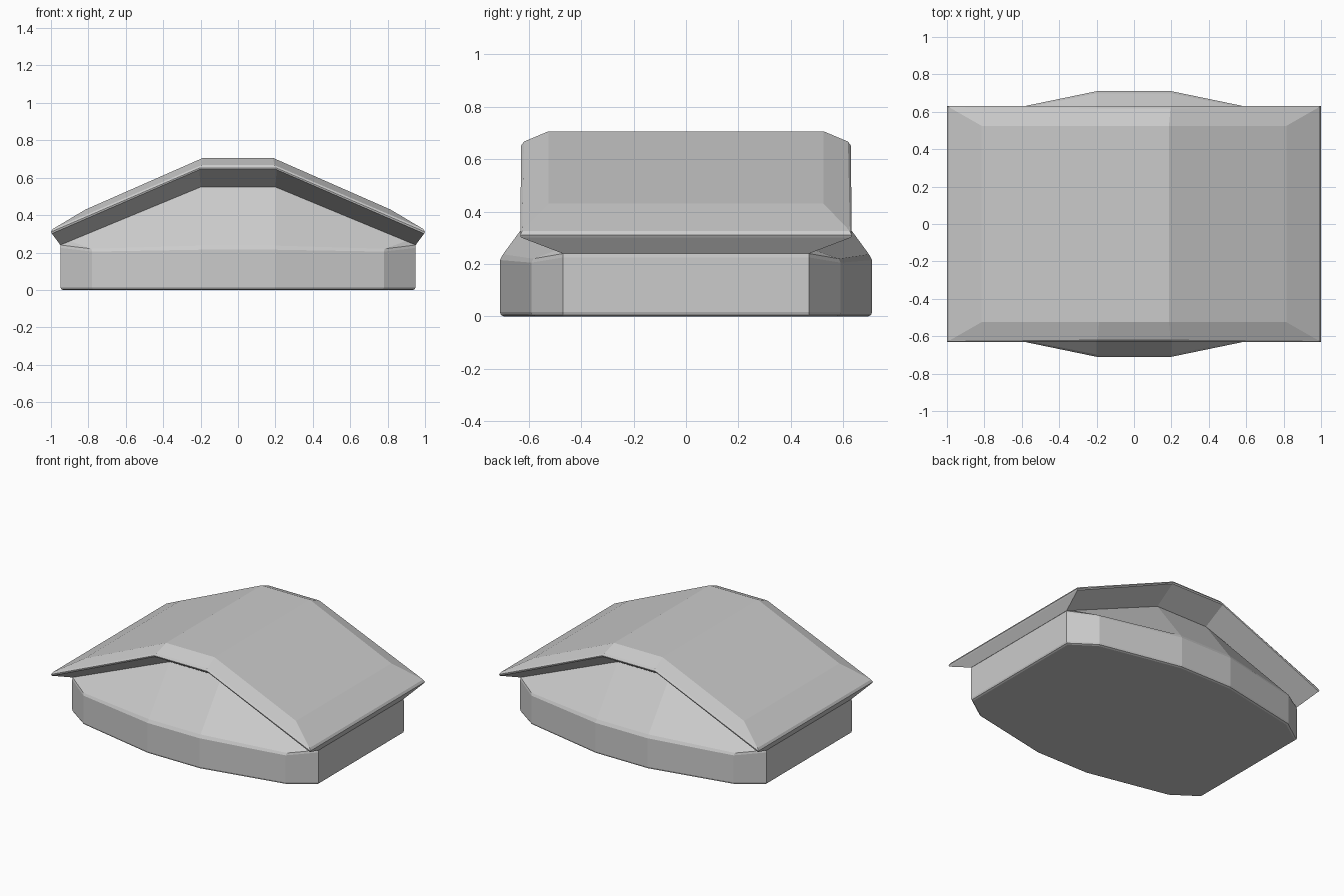
import bpy, bmesh

if "Cube" in bpy.data.objects:
    bpy.data.objects.remove(bpy.data.objects["Cube"])


def full_ring(quarter):
    """Mirror a quarter ring (ordered from the middle towards the +x side) into a closed ring."""
    q = list(quarter)
    right_back = [(x, y, z) for x, y, z in q]
    right_front = [(x, -y, z) for x, y, z in reversed(q)]
    left_front = [(-x, -y, z) for x, y, z in q]
    left_back = [(-x, y, z) for x, y, z in reversed(q)]
    return right_back + right_front + left_front + left_back


def loft(name, quarters):
    """Skin a stack of rings and close both ends with strips running front to back."""
    bm = bmesh.new()
    rings = [[bm.verts.new(p) for p in full_ring(q)] for q in quarters]
    n = len(rings[0])
    for low, high in zip(rings, rings[1:]):
        for i in range(n):
            j = (i + 1) % n
            bm.faces.new((low[i], low[j], high[j], high[i]))
    half = n // 2
    for ring in (rings[0], rings[-1]):
        line_back = ring[half + n // 4:] + ring[:n // 4]
        line_front = list(reversed(ring[n // 4:half + n // 4]))
        for i in range(half - 1):
            bm.faces.new((line_back[i], line_back[i + 1],
                          line_front[i + 1], line_front[i]))
    bmesh.ops.recalc_face_normals(bm, faces=bm.faces)
    mesh = bpy.data.meshes.new(name)
    bm.to_mesh(mesh)
    bm.free()
    obj = bpy.data.objects.new(name, mesh)
    bpy.context.collection.objects.link(obj)
    return obj


def footprint(inset, z):
    d = inset
    return [(0.2, 0.71 - d, z), (0.78 - d * 0.4, 0.59 - d, z), (0.95 - d, 0.47 - d * 0.3, z)]


# Faceted base with softened bottom edge, rising into sloping gables
shoulder = [(0.2, 0.71, 0.215), (0.78, 0.59, 0.205), (0.95, 0.47, 0.225)]
shoulder_top = [(0.2, 0.698, 0.237), (0.785, 0.582, 0.22), (0.948, 0.468, 0.24)]
gable_top = [(0.2, 0.465, 0.555), (0.90, 0.467, 0.262), (0.945, 0.465, 0.243)]
loft("base_body", [footprint(0.015, 0.0), footprint(0.004, 0.005), footprint(0.0, 0.016),
                   shoulder, shoulder_top, gable_top])

# Overhanging roof: underside, thin rim, bevelled top
loft("roof", [
    [(0.2, 0.47, 0.55), (0.95, 0.47, 0.24)],
    [(0.207, 0.626, 0.643), (0.995, 0.63, 0.301)],
    [(0.205, 0.629, 0.652), (1.0, 0.632, 0.31)],
    [(0.195, 0.618, 0.667), (0.99, 0.625, 0.326)],
    [(0.187, 0.525, 0.706), (0.815, 0.525, 0.43)],
])
